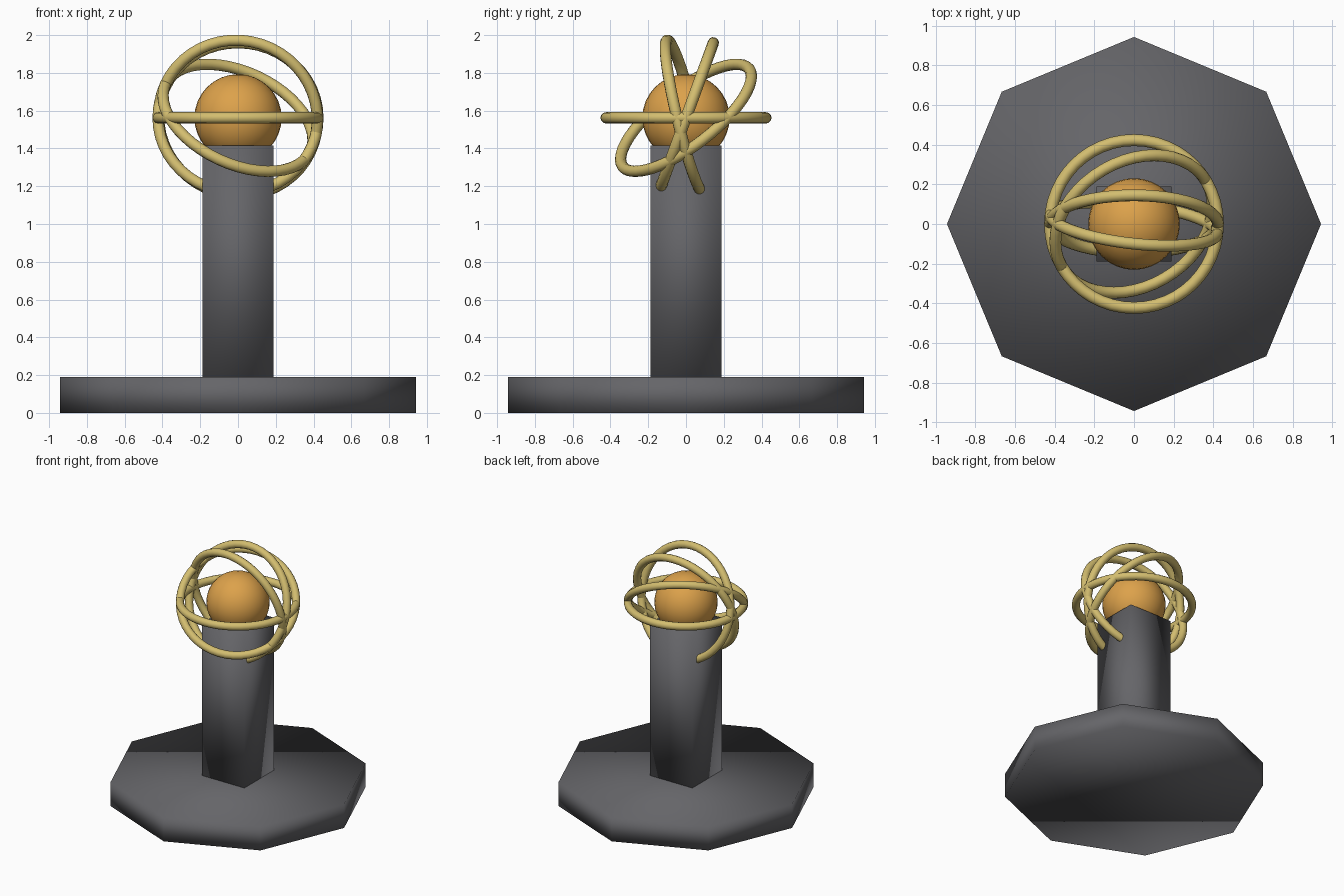
import bpy
from math import radians, sqrt

cube = bpy.data.objects.get("Cube")
if cube:
    bpy.data.objects.remove(cube, do_unlink=True)

BASE_TOP = 0.19
COLUMN_TOP = 1.415
CENTRE = (0, 0, 1.562)


def material(name, rgb):
    mat = bpy.data.materials.new(name)
    mat.use_nodes = True
    mat.diffuse_color = (*rgb, 1)
    mat.node_tree.nodes["Principled BSDF"].inputs["Base Color"].default_value = (*rgb, 1)
    return mat


def finish(name, mat):
    obj = bpy.context.object
    obj.name = name
    obj.data.materials.append(mat)
    bpy.ops.object.shade_smooth()
    return obj


def prism(name, sides, radius, bottom, top, turn, mat):
    bpy.ops.mesh.primitive_cylinder_add(
        vertices=sides, radius=radius, depth=top - bottom,
        location=(0, 0, (bottom + top) / 2), rotation=(0, 0, turn))
    return finish(name, mat)


stone = material("dark grey stone", (0.13, 0.13, 0.14))
gold = material("pale gold", (0.65, 0.51, 0.16))
amber = material("amber", (0.72, 0.36, 0.07))

# Octagonal base and square column
prism("base", 8, 0.943, 0, BASE_TOP, 0, stone)
prism("column", 4, 0.188 * sqrt(2), BASE_TOP, COLUMN_TOP, radians(45), stone)

# Globe resting in the column top
bpy.ops.mesh.primitive_uv_sphere_add(segments=32, ring_count=16, radius=0.231, location=CENTRE)
finish("globe", amber)

# Four rings, each tilted further, every second one also rolled sideways
for i in range(4):
    bpy.ops.mesh.primitive_torus_add(
        major_radius=0.423, minor_radius=0.03, major_segments=48, minor_segments=12,
        location=CENTRE, rotation=(radians(35 * i), radians(25 * (i % 2)), 0))
    finish(f"ring_{i + 1}", gold)
